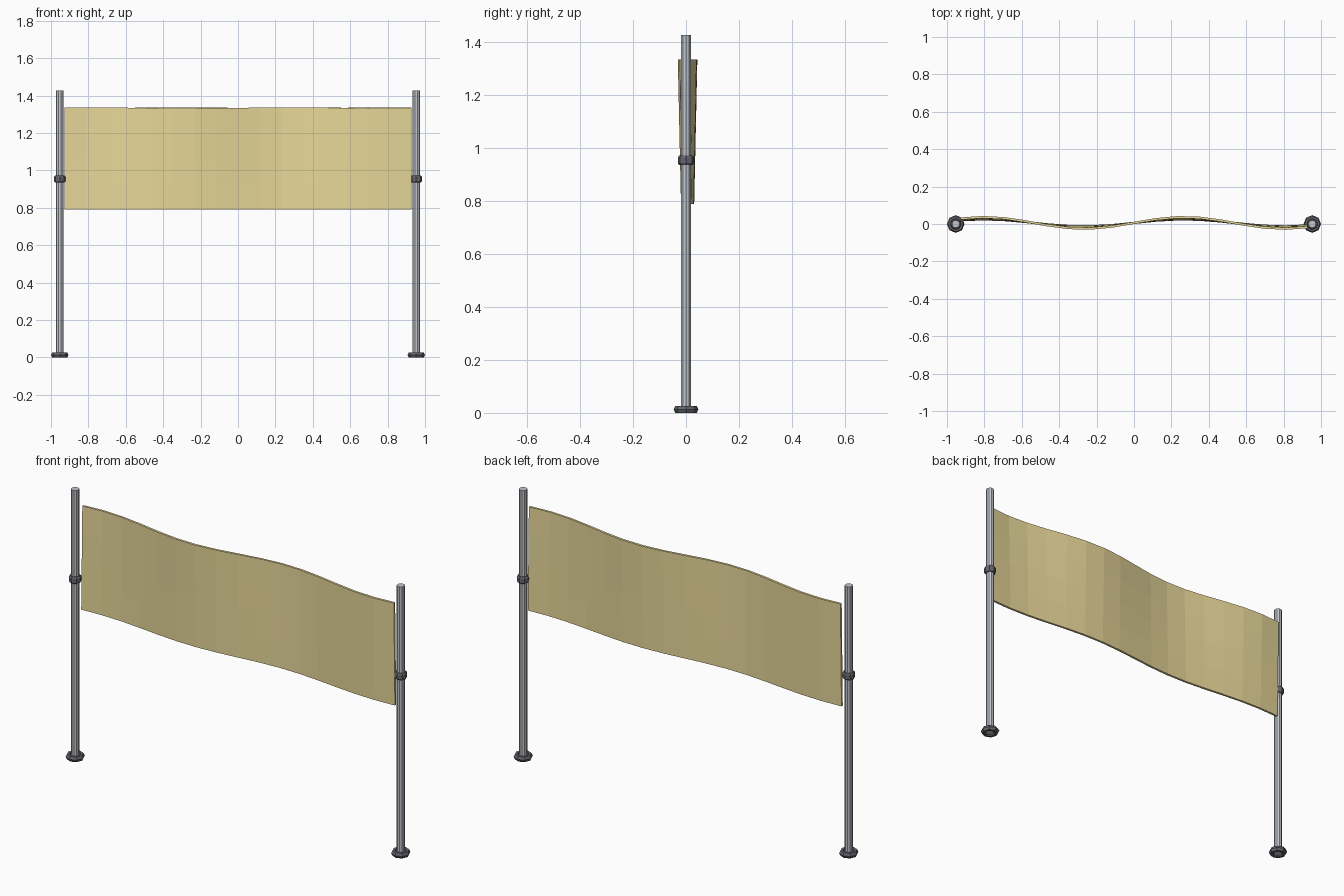
import bpy, bmesh, math

if "Cube" in bpy.data.objects:
    bpy.data.objects.remove(bpy.data.objects["Cube"])

def material(name, color):
    m = bpy.data.materials.new(name)
    m.diffuse_color = color
    m.use_nodes = True
    m.node_tree.nodes["Principled BSDF"].inputs["Base Color"].default_value = m.diffuse_color
    return m

steel = material("steel", (0.55, 0.58, 0.62, 1))
dark = material("dark_rubber", (0.13, 0.13, 0.15, 1))
cloth = material("yellow_cloth", (0.80, 0.68, 0.32, 1))

def finish(name, bm, mat):
    bmesh.ops.recalc_face_normals(bm, faces=bm.faces)
    me = bpy.data.meshes.new(name)
    bm.to_mesh(me)
    bm.free()
    me.materials.append(mat)
    ob = bpy.data.objects.new(name, me)
    bpy.context.collection.objects.link(ob)
    return ob

def lathe(name, profile, x, sides, mat, ring=False):
    """Turn a (radius, z) profile around a vertical axis; ring closes it on itself."""
    bm = bmesh.new()
    loops = [[bm.verts.new((x + r * math.cos(math.tau * i / sides),
                            r * math.sin(math.tau * i / sides), z))
              for i in range(sides)] for r, z in profile]
    pairs = list(zip(loops, loops[1:]))
    if ring:
        pairs.append((loops[-1], loops[0]))
    else:
        bm.faces.new(loops[0])
        bm.faces.new(loops[-1])
    for a, b in pairs:
        for i in range(sides):
            j = (i + 1) % sides
            bm.faces.new((a[i], a[j], b[j], b[i]))
    return finish(name, bm, mat)

# Posts with ring feet and clamp collars
for side, x in (("left", -0.953), ("right", 0.953)):
    lathe(side + "_post", [(0.02, 0.004), (0.02, 1.428)], x, 10, steel)
    foot = [(0.034 + 0.013 * math.cos(math.tau * k / 6),
             0.0135 + 0.0155 * math.sin(math.tau * k / 6)) for k in range(6)]
    lathe(side + "_foot", foot, x, 8, dark, ring=True)
    collar = [(0.018, 0.936), (0.026, 0.936), (0.031, 0.943),
              (0.031, 0.965), (0.026, 0.972), (0.018, 0.972)]
    lathe(side + "_collar", collar, x, 8, dark, ring=True)

# Rippling banner: the wave grows towards the top edge
NX, NZ, HALF = 16, 4, 0.928
THICK, LOW, HIGH = 0.012, 0.79, 1.335
bm = bmesh.new()
grid = []
for k in range(NZ + 1):
    t = k / NZ
    row = []
    for i in range(NX + 1):
        x = -HALF + 2 * HALF * i / NX
        y = 0.006 + (0.019 + 0.012 * t) * math.sin(math.tau * x / 1.07)
        row.append(bm.verts.new((x, y, LOW + (HIGH - LOW) * t)))
    grid.append(row)
for a, b in zip(grid, grid[1:]):
    for i in range(NX):
        bm.faces.new((a[i], a[i + 1], b[i + 1], b[i]))
banner = finish("banner", bm, cloth)
mod = banner.modifiers.new("thickness", 'SOLIDIFY')
mod.thickness = THICK
mod.offset = 0
